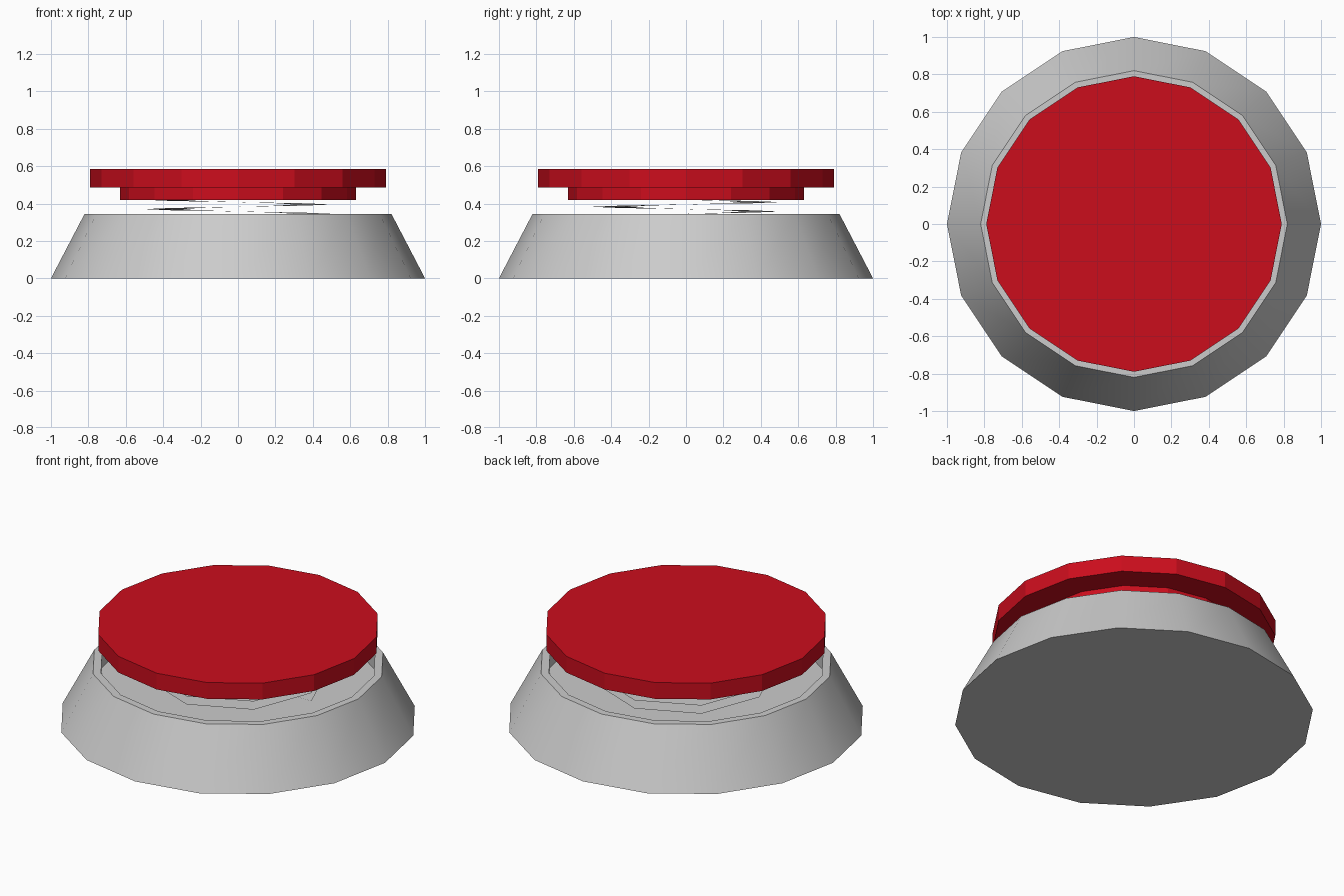
import bpy, bmesh
from math import cos, sin, pi, radians

if "Cube" in bpy.data.objects:
    bpy.data.objects.remove(bpy.data.objects["Cube"])

SIDES = 16


def make_object(name, bm, colour=None):
    mesh = bpy.data.meshes.new(name)
    bm.to_mesh(mesh)
    bm.free()
    obj = bpy.data.objects.new(name, mesh)
    bpy.context.collection.objects.link(obj)
    if colour:
        mat = bpy.data.materials.new(name + "_paint")
        mat.diffuse_color = colour
        mat.use_nodes = True
        mat.node_tree.nodes["Principled BSDF"].inputs["Base Color"].default_value = mat.diffuse_color
        mesh.materials.append(mat)
    return obj


def lathe(name, profile, colour=None):
    """Revolve (radius, z) points and close both ends with flat polygons."""
    bm = bmesh.new()
    rings = [[bm.verts.new((r * cos(2 * pi * i / SIDES), r * sin(2 * pi * i / SIDES), z))
              for i in range(SIDES)] for r, z in profile]
    for low, high in zip(rings, rings[1:]):
        for i in range(SIDES):
            j = (i + 1) % SIDES
            bm.faces.new((low[i], low[j], high[j], high[i]))
    bm.faces.new(rings[0][::-1])
    bm.faces.new(rings[-1])
    return make_object(name, bm, colour)


def ribbon_spring(name, inner, outer, z0, pitch, turns, steps=8):
    """Thin flat helical ribbon, facing down."""
    bm = bmesh.new()
    last = None
    for i in range(turns * steps + 1):
        a = 2 * pi * i / steps
        z = z0 + pitch * i / steps
        pair = [bm.verts.new((r * cos(a), r * sin(a), z)) for r in (inner, outer)]
        if last:
            bm.faces.new((last[0], pair[0], pair[1], last[1]))
        last = pair
    return make_object(name, bm)


# Tapered housing with a shallow recess in the top
base = lathe("base_housing", [(1.0, 0), (0.82, 0.345), (0.775, 0.345), (0.775, 0.24)])
bpy.context.view_layer.objects.active = base
base.select_set(True)
bpy.ops.object.shade_smooth_by_angle(angle=radians(30))

# Coil between housing and button
ribbon_spring("spring", 0.3, 0.5, 0.245, 0.05, 4)

# Stepped red push button
lathe("push_button", [(0.63, 0.42), (0.63, 0.485), (0.79, 0.485), (0.79, 0.585)],
      (0.6, 0.004, 0.012, 1))
